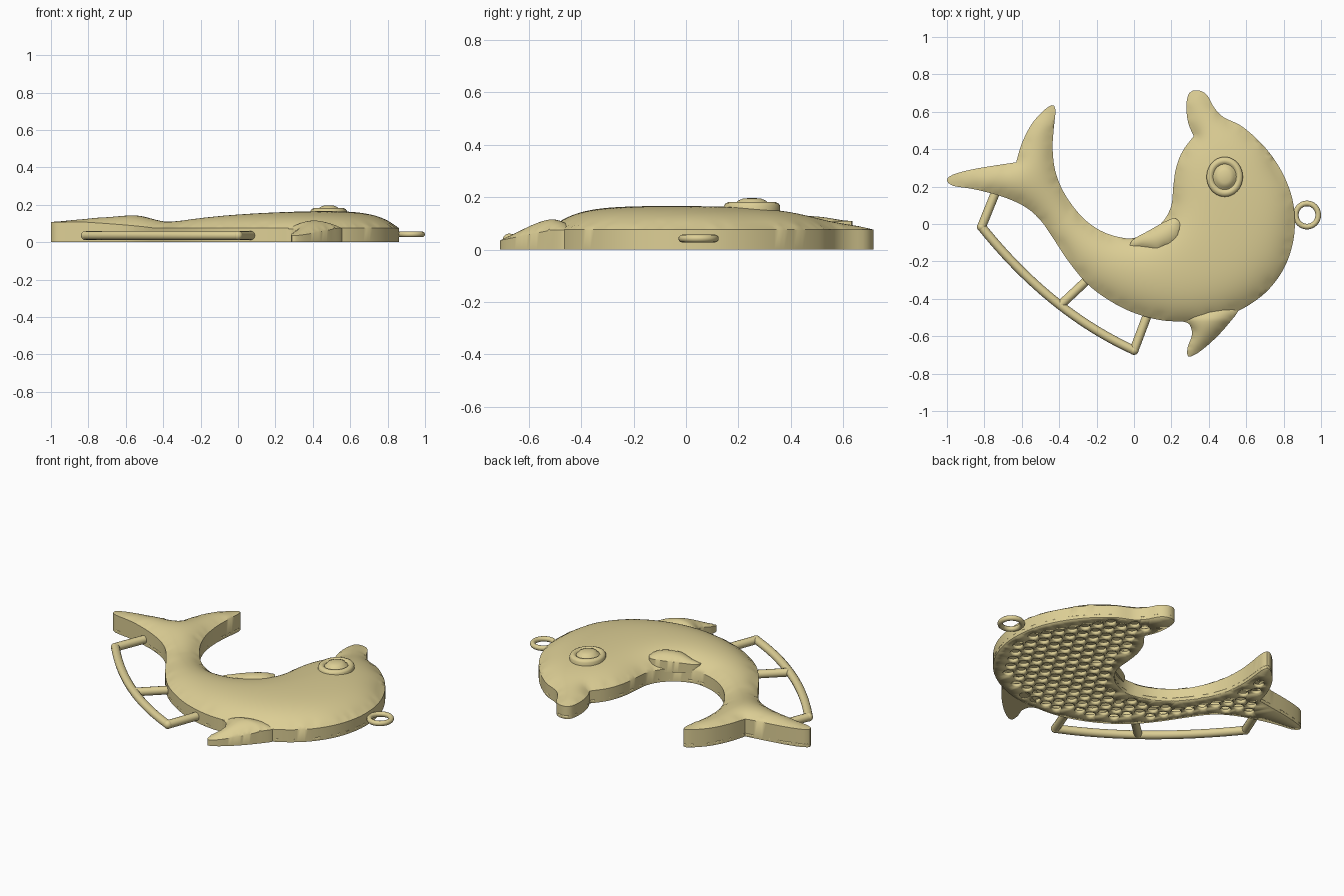
import bpy, bmesh, math
from mathutils import Vector, kdtree
from mathutils.geometry import delaunay_2d_cdt

if "Cube" in bpy.data.objects:
    bpy.data.objects.remove(bpy.data.objects["Cube"])

GOLD = bpy.data.materials.new("gold")
GOLD.diffuse_color = (0.72, 0.62, 0.30, 1)
GOLD.use_nodes = True
GOLD.node_tree.nodes["Principled BSDF"].inputs["Base Color"].default_value = GOLD.diffuse_color


def finish(name, bm, angle=40):
    me = bpy.data.meshes.new(name)
    bm.to_mesh(me)
    bm.free()
    ob = bpy.data.objects.new(name, me)
    bpy.context.collection.objects.link(ob)
    me.materials.append(GOLD)
    bpy.ops.object.select_all(action='DESELECT')
    ob.select_set(True)
    bpy.context.view_layer.objects.active = ob
    bpy.ops.object.shade_smooth_by_angle(angle=math.radians(angle))
    return ob


def smooth_loop(pts, step):
    """Closed Catmull-Rom curve; a repeated point makes a sharp corner."""
    pts = [Vector(p) for p in pts]
    n, out = len(pts), []
    for i in range(n):
        a, b, c, d = (pts[(i + k) % n] for k in (-1, 0, 1, 2))
        if (c - b).length < 1e-6:
            continue
        m = max(1, math.ceil((c - b).length / step))
        for j in range(m):
            t = j / m
            out.append(0.5 * (2 * b + (c - a) * t + (2 * a - 5 * b + 4 * c - d) * t * t
                              + (3 * b - a - 3 * c + d) * t ** 3))
    return out


def inside(p, poly):
    r, q = False, poly[-1]
    for v in poly:
        if (v.y > p.y) != (q.y > p.y) and p.x < (q.x - v.x) * (p.y - v.y) / (q.y - v.y) + v.x:
            r = not r
        q = v
    return r


def hex_points(poly, pitch, margin):
    """Staggered grid of points inside poly, away from its edge."""
    kd = kdtree.KDTree(len(poly))
    for i, v in enumerate(poly):
        kd.insert((v.x, v.y, 0), i)
    kd.balance()
    xs, ys = [v.x for v in poly], [v.y for v in poly]
    res, row, y = [], 0, min(ys)
    while y < max(ys):
        x = min(xs) + (row % 2) * pitch / 2
        while x < max(xs):
            p = Vector((x, y))
            if inside(p, poly) and kd.find((x, y, 0))[2] > margin:
                res.append(p)
            x += pitch
        y += pitch * 0.866
        row += 1
    return res


def sheet(poly, extra=(), holes=()):
    """Flat triangulated sheet bounded by poly, with extra points or holes."""
    verts, edges = [], []
    for loop in [poly, *holes]:
        s, n = len(verts), len(loop)
        verts += loop
        edges += [(s + i, s + (i + 1) % n) for i in range(n)]
    verts += list(extra)
    vs, _, fs, *_ = delaunay_2d_cdt(verts, edges, [], 0, 1e-6)
    centres = [(sum(h, Vector((0, 0))) / len(h), (h[0] - h[len(h) // 2]).length / 2) for h in holes]
    kd = kdtree.KDTree(max(1, len(centres)))
    for i, (c, r) in enumerate(centres):
        kd.insert((c.x, c.y, 0), i)
    kd.balance()
    bm = bmesh.new()
    bv = [bm.verts.new((v.x, v.y, 0)) for v in vs]
    for f in fs:
        c = (vs[f[0]] + vs[f[1]] + vs[f[2]]) / 3
        if not inside(c, poly):
            continue
        if centres and kd.find((c.x, c.y, 0))[2] < centres[0][1] * 0.97:
            continue
        bm.faces.new([bv[i] for i in f])
    bmesh.ops.delete(bm, geom=[v for v in bm.verts if not v.link_faces], context='VERTS')
    return bm


def dome(name, poly, step, z0, base, amp, width, hollow=False):
    """Vertical wall from z0 to base height, with a soft inflated top."""
    bm = sheet(poly, hex_points(poly, step, step * 0.6))
    bm.verts.index_update()
    vs = list(bm.verts)
    nb = [[] if v.is_boundary else [e.other_vert(v).index for e in v.link_edges] for v in vs]
    u, k = [0.0] * len(vs), step * step / (4 * width * width)
    for _ in range(200):
        for i, n in enumerate(nb):
            if n:
                u[i] = (sum([u[j] for j in n]) / len(n) + k) / (1 + k)
    for v, h in zip(vs, u):
        v.co.z = base(v.co.x, v.co.y) + amp * h
    rim = [e for e in bm.edges if e.is_boundary]
    new = bmesh.ops.extrude_edge_only(bm, edges=rim)['geom']
    for v in new:
        if isinstance(v, bmesh.types.BMVert):
            v.co.z = z0
    if not hollow:
        bmesh.ops.contextual_create(bm, geom=[e for e in bm.edges if e.is_boundary])
    bmesh.ops.recalc_face_normals(bm, faces=bm.faces)
    bm.faces.ensure_lookup_table()
    if bm.faces[0].normal.z < 0:
        bmesh.ops.reverse_faces(bm, faces=bm.faces)
    ob = finish(name, bm)
    if hollow:
        m = ob.modifiers.new("wall", 'SOLIDIFY')
        m.thickness, m.offset, m.use_rim = 0.02, -1, False
    return ob


# Body: curled silhouette from the beak round the head, back, flukes and belly
BODY = [(.34, .715), (.39, .69), (.43, .62), (.48, .57), (.58, .52), (.70, .41), (.79, .28),
        (.845, .14), (.86, 0), (.845, -.12), (.80, -.24), (.72, -.35), (.62, -.43), (.52, -.48),
        (.42, -.51), (.30, -.52), (.15, -.515), (0, -.475), (-.13, -.41), (-.25, -.32),
        (-.35, -.20), (-.43, -.08), (-.50, .02), (-.58, .09), (-.70, .145), (-.85, .185),
        (-.97, .205), (-1, .235), (-.97, .263), (-.85, .295), (-.63, .33), (-.63, .33),
        (-.60, .43), (-.55, .53), (-.49, .60), (-.44, .635), (-.42, .61), (-.43, .5),
        (-.435, .4), (-.42, .28), (-.37, .16), (-.28, .04), (-.18, -.035), (-.08, -.07),
        (0, -.075), (.09, -.04), (.16, .02), (.20, .10), (.21, .2), (.225, .30), (.26, .39),
        (.32, .47), (.32, .47), (.29, .54), (.28, .63), (.295, .70)]
body = smooth_loop(BODY, 0.024)
dome("body_shell", body, 0.02, 0,
     lambda x, y: .076 + .032 * min(1, max(0, (y - x - .4) / .6)), 0.097, 0.095, hollow=True)

# Perforated back plate
R = 0.03
holes = [[c + R * Vector((math.cos(a * math.pi / 7), math.sin(a * math.pi / 7))) for a in range(14)]
         for c in hex_points(body, 0.076, R + 0.022)]
bm = sheet(body, holes=holes)
bmesh.ops.recalc_face_normals(bm, faces=bm.faces)
bm.faces.ensure_lookup_table()
if bm.faces[0].normal.z > 0:
    bmesh.ops.reverse_faces(bm, faces=bm.faces)
plate = finish("back_plate", bm)
m = plate.modifiers.new("thickness", 'SOLIDIFY')
m.thickness, m.offset = 0.02, -1

# Fins
dorsal = [(.29, -.708), (.34, -.69), (.42, -.625), (.5, -.54), (.56, -.45), (.48, -.42), (.36, -.45),
          (.25, -.51), (.295, -.535), (.31, -.59), (.287, -.66)]
dome("dorsal_fin", smooth_loop(dorsal, .014), .012, 0, lambda x, y: .035 + .04 * min(1, (y + .71) / .2),
     .09, .06)
flipper = [(-.02, -.115), (.0, -.08), (.08, -.035), (.17, .015), (.22, .03), (.245, .0), (.235, -.07),
           (.20, -.115), (.155, -.13), (.15, -.157), (.10, -.145), (.04, -.125)]
dome("side_flipper", smooth_loop(flipper, .012), .01, .06, lambda x, y: .112 + .1 * max(0, x), .05, .04)

# Eye: turned profile with a raised rim and a round pupil
prof = [(.0, .197), (.03, .195), (.048, .187), (.056, .176), (.062, .172), (.07, .18), (.08, .182),
        (.091, .177), (.097, .168), (.097, .14)]
bm = bmesh.new()
pv = [bm.verts.new((r, 0, z)) for r, z in prof]
pe = [bm.edges.new(p) for p in zip(pv, pv[1:])]
bmesh.ops.spin(bm, geom=pv + pe, cent=(0, 0, 0), axis=(0, 0, 1), angle=math.tau, steps=40)
bmesh.ops.remove_doubles(bm, verts=bm.verts, dist=1e-5)
bmesh.ops.recalc_face_normals(bm, faces=bm.faces)
bm.faces.ensure_lookup_table()
if sum(f.normal.z for f in bm.faces) < 0:
    bmesh.ops.reverse_faces(bm, faces=bm.faces)
for v in bm.verts:
    v.co = (v.co.x + .485, v.co.y * 1.1 + .252, v.co.z)
finish("eye", bm, 60)


def rod(name, pts, radius, cyclic=False):
    cu = bpy.data.curves.new(name, 'CURVE')
    cu.dimensions, cu.bevel_depth, cu.bevel_resolution, cu.use_fill_caps = '3D', radius, 4, True
    sp = cu.splines.new('POLY')
    sp.points.add(len(pts) - 1)
    for q, p in zip(sp.points, pts):
        q.co = (*p, 1)
    sp.use_cyclic_u = cyclic
    ob = bpy.data.objects.new(name, cu)
    bpy.context.collection.objects.link(ob)
    me = bpy.data.meshes.new_from_object(ob.evaluated_get(bpy.context.evaluated_depsgraph_get()))
    bpy.data.objects.remove(ob)
    bm = bmesh.new()
    bm.from_mesh(me)
    return finish(name, bm)


# Hanging ring at the back of the head
rod("hanging_ring", [(.925 + .06 * math.cos(a * math.tau / 40), .048 + .062 * math.sin(a * math.tau / 40), .042)
                     for a in range(40)], .015, True)

# Bail frame under the tail: bowed bar, two end posts and a middle strut
Z = .036
a, b, c = Vector((-.815, -.015, Z)), Vector((-.45, -.47, Z)), Vector((0, -.675, Z))
bow = [a * (1 - t) ** 2 + b * 2 * t * (1 - t) + c * t * t for t in [i / 24 for i in range(25)]]
rod("bail_bow", bow, .024)
for name, p, q in (("tail_post", a, (-.74, .17, Z)), ("belly_post", c, (.07, -.49, Z)),
                   ("middle_strut", bow[13], (-.24, -.29, Z))):
    rod(name, [p, q], .024)
for name, p in (("bow_end_tail", a), ("bow_end_belly", c)):
    bm = bmesh.new()
    bmesh.ops.create_uvsphere(bm, u_segments=16, v_segments=10, radius=.025)
    bmesh.ops.translate(bm, verts=bm.verts, vec=p)
    finish(name, bm)
